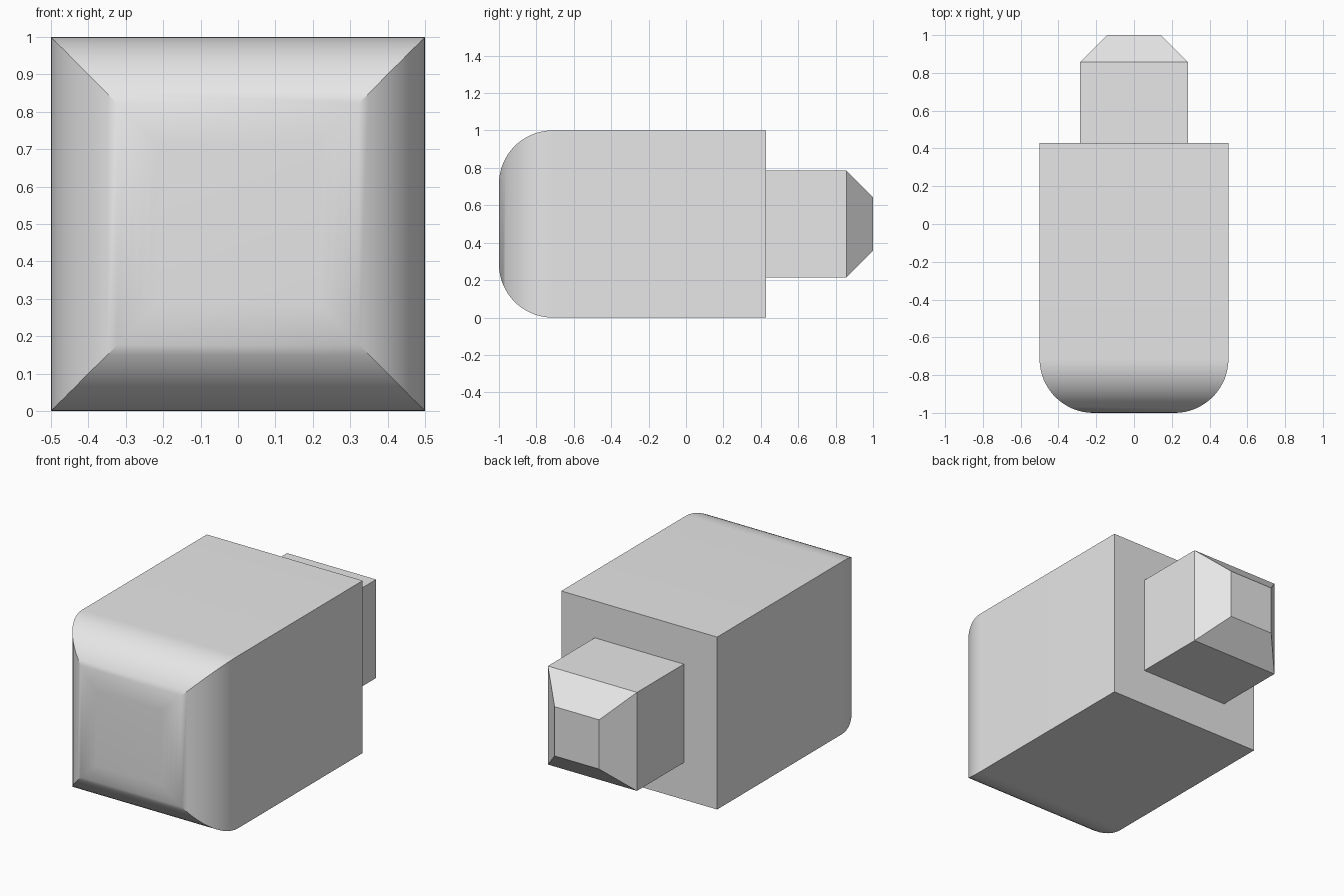
import bpy
import bmesh
import math

U = 1 / 7  # modelling unit

cube = bpy.data.objects.get("Cube")
if cube:
    bpy.data.objects.remove(cube, do_unlink=True)

grey = bpy.data.materials.new("light grey")
grey.use_nodes = True
grey.diffuse_color = (0.8, 0.8, 0.8, 1)
grey.node_tree.nodes["Principled BSDF"].inputs["Base Color"].default_value = (0.8, 0.8, 0.8, 1)


def square_loft(name, profile):
    """Skin square rings along y; profile lists (half width, y) pairs."""
    bm = bmesh.new()
    rings = [[bm.verts.new((sx * h, y, 0.5 + sz * h))
              for sx, sz in ((-1, -1), (1, -1), (1, 1), (-1, 1))]
             for h, y in profile]
    for a, b in zip(rings, rings[1:]):
        for i in range(4):
            j = (i + 1) % 4
            bm.faces.new((a[i], a[j], b[j], b[i]))
    bm.faces.new(rings[0])
    bm.faces.new(rings[-1])
    bmesh.ops.recalc_face_normals(bm, faces=bm.faces)
    mesh = bpy.data.meshes.new(name)
    bm.to_mesh(mesh)
    bm.free()
    mesh.materials.append(grey)
    obj = bpy.data.objects.new(name, mesh)
    bpy.context.collection.objects.link(obj)
    return obj


# Body: square block whose front end is rounded by a quarter circle
R, STEPS = 2 * U, 16
arc = [math.pi / 2 * (1 - i / STEPS) for i in range(STEPS + 1)]
nose = [(0.5 - R + R * math.cos(a), -1 + R - R * math.sin(a)) for a in arc]
body = square_loft("body", nose + [(0.5, 3 * U)])
bpy.ops.object.select_all(action="DESELECT")
body.select_set(True)
bpy.context.view_layer.objects.active = body
bpy.ops.object.shade_smooth_by_angle(angle=math.radians(30))

# Rear stub with a chamfered tip
square_loft("rear_stub", [(2 * U, 3 * U), (2 * U, 6 * U), (U, 1)])
